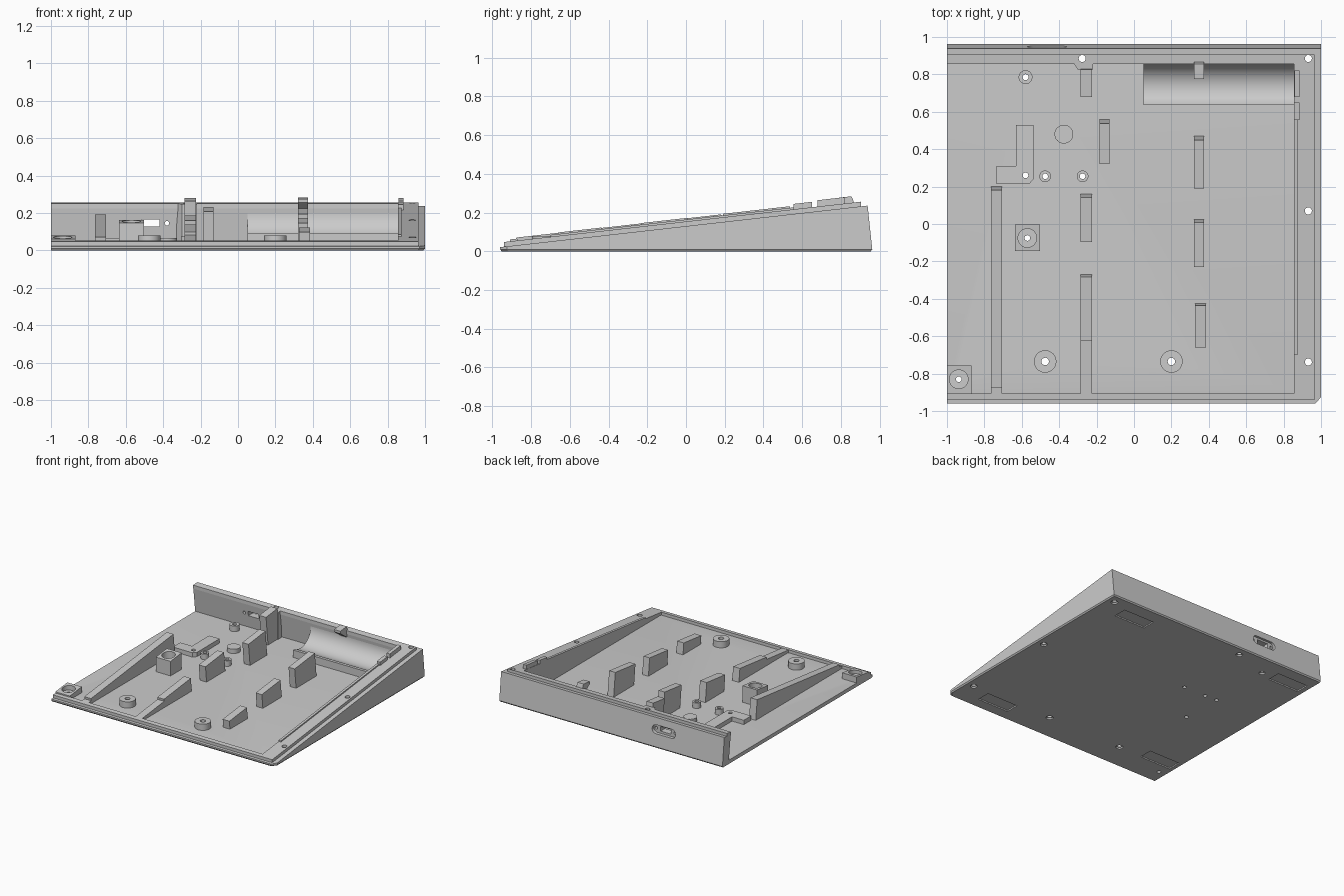
import bpy, bmesh, math
from mathutils import Matrix

if "Cube" in bpy.data.objects:
    bpy.data.objects.remove(bpy.data.objects["Cube"])

SLOPE, FLOOR = 0.113, 0.03
grey = bpy.data.materials.new("plain grey")
grey.diffuse_color = (0.6, 0.6, 0.6, 1)
grey.use_nodes = True
grey.node_tree.nodes["Principled BSDF"].inputs["Base Color"].default_value = grey.diffuse_color


def plane(y, h=0.0):
    """Height of the sloping top surface at y, raised by h."""
    return 0.130 + SLOPE * y + h


def finish(name, bm):
    bmesh.ops.recalc_face_normals(bm, faces=bm.faces)
    me = bpy.data.meshes.new(name)
    bm.to_mesh(me)
    bm.free()
    me.materials.append(grey)
    ob = bpy.data.objects.new(name, me)
    bpy.context.collection.objects.link(ob)
    return ob


def loft(name, rings):
    bm = bmesh.new()
    vs = [[bm.verts.new(p) for p in r] for r in rings]
    n = len(vs[0])
    bm.faces.new(vs[0])
    bm.faces.new(vs[-1])
    for a, b in zip(vs, vs[1:]):
        for i in range(n):
            j = (i + 1) % n
            bm.faces.new((a[i], a[j], b[j], b[i]))
    return finish(name, bm)


def along_x(name, prof, x0, x1):
    return loft(name, [[(x, y, z) for y, z in prof] for x in (x0, x1)])


def column(name, outline, zb, zt):
    f = lambda z, y: z(y) if callable(z) else z
    return loft(name, [[(x, y, f(z, y)) for x, y in outline] for z in (zb, zt)])


def rect(x0, x1, y0, y1):
    return [(x0, y0), (x1, y0), (x1, y1), (x0, y1)]


def disc(name, x, y, r, z0, z1, seg=32):
    pts = [(x + r * math.cos(2 * math.pi * i / seg),
            y + r * math.sin(2 * math.pi * i / seg)) for i in range(seg)]
    return column(name, pts, z0, z1)


def cut(targets, cutter):
    cutter.hide_render = True
    for ob in targets:
        m = ob.modifiers.new("cut", 'BOOLEAN')
        m.operation, m.solver, m.object = 'DIFFERENCE', 'EXACT', cutter
        bpy.context.view_layer.objects.active = ob
        bpy.ops.object.modifier_apply(modifier=m.name)
    bpy.data.objects.remove(cutter)


def rib(name, x0, x1, y0, y1, h):
    """Upright fin standing square to the sloping top, so it leans forward."""
    lean = SLOPE * (plane(y1, h) - FLOOR)
    lean0 = SLOPE * (plane(y0, h) - FLOOR)
    return along_x(name, [(y0 + lean0, FLOOR - 0.005), (y1, FLOOR - 0.005),
                          (y1 - lean, plane(y1 - lean, h)), (y0, plane(y0, h))], x0, x1)


# Wedge body: chamfered bottom edge, leaning back face
outline = [(-1, -.96), (.97, -.96), (1, -.925), (1, .962), (-1, .962)]
shrink = lambda x, y: (x if x < 0 else x - .008, y * .992, 0)
top = [(x, .938 if y > 0 else y) for x, y in outline]
body = loft("tray_body", [[shrink(x, y) for x, y in outline],
                          [(x, y, .01) for x, y in outline],
                          [(x, y, plane(y)) for x, y in top]])
cut([body], along_x("cavity", [(-.905, FLOOR), (.88, FLOOR), (.855, .235), (.855, .5),
                               (-.905, .5)], -1.2, .855))

# Raised lip around the three closed sides
lip = column("raised_lip", [(-1, -.94), (.965, -.94), (.965, .905), (-1, .905), (-1, .855),
                            (.855, .855), (.855, -.905), (-1, -.905)],
             lambda y: plane(y, -.004), lambda y: plane(y, .024))

# Screw boss bulging from the back wall
wall_boss = column("wall_boss", [(-.33, .87), (-.3, .825), (-.22, .825), (-.22, .87)],
                   FLOOR - .005, lambda y: plane(y, .024))

# Support ribs
for i, (x0, x1, y0, y1, h) in enumerate([
        (-.765, -.705, -.875, .2, .04), (-.285, -.225, -.625, -.27, .04),
        (-.285, -.225, -.095, .16, .04), (-.285, -.225, .68, .855, .057),
        (-.185, -.13, .32, .56, .042), (.32, .375, .19, .47, .042),
        (.32, .375, -.23, .025, .042), (.325, .385, -.66, -.425, .042)]):
    rib(f"support_rib_{i + 1}", x0, x1, y0, y1, h)
for i, (x0, x1, y1) in enumerate([(-.765, -.705, -.86), (-.285, -.225, -.6)]):
    column(f"rib_foot_{i + 1}", rect(x0, x1, -.91, y1), FLOOR - .005,
           lambda y: plane(y, .022))

# Ridge and clips along the right wall, hook on the back wall
column("side_ridge", rect(.855, .875, -.7, .56), plane, lambda y: plane(y, .034))
column("side_clip_front", rect(.855, .885, .555, .65), lambda y: .1,
       lambda y: plane(y, .052))
column("side_clip_back", rect(.857, .885, .68, .82), lambda y: .1,
       lambda y: plane(y, .057))
along_x("back_hook", [(.865, .19), (.775, .255), (.775, .275), (.855, .284), (.865, .26)],
        .32, .375)

# Concave cradle in the back right corner
arc = [(.73 + .13 * math.cos(a), .2 + .13 * math.sin(a))
       for a in (math.radians(238 + 122 * i / 20) for i in range(21))]
along_x("curved_cradle", [(.635, .025), (.635, .09)] + arc
        + [(.9, .2), (.9, .025)], .05, .88)

# Round bosses on the floor: x, y, radius, top, hole radius
drilled = []
for i, (x, y, r, t, hr) in enumerate([
        (-.475, -.735, .06, .08, .02), (.2, -.735, .06, .08, .02),
        (-.58, .785, .037, .075, .016), (-.475, .255, .031, .075, .015),
        (-.275, .255, .031, .075, .015), (-.375, .48, .05, .065, 0)]):
    boss = disc(f"round_boss_{i + 1}", x, y, r, FLOOR - .005, t)
    if hr:
        drilled.append((x, y, hr, [body, boss]))

# Square wells with a round recess
for name, xs, ys, c in [("middle_well", (-.635, -.503), (-.145, -.003), (-.57, -.075)),
                        ("corner_well", (-1, -.87), (-.91, -.757), (-.937, -.83))]:
    well = column(name, rect(*xs, *ys), FLOOR - .005, lambda y: plane(y, .034))
    cut([well], disc("recess", *c, .05, FLOOR + .008, .5))
    drilled.append((*c, .015, [body, well]))

# L-shaped bracket on the floor
bracket = column("floor_bracket", [(-.735, .215), (-.56, .215), (-.536, .24), (-.536, .53),
                                   (-.63, .53), (-.63, .31), (-.735, .31)],
                 FLOOR - .005, .065)
drilled.append((-.58, .26, .015, [body, bracket]))

# Rim screw holes
for x, y in [(.932, .885), (.932, .07), (.932, -.738)]:
    drilled.append((x, y, .019, [body, lip]))
drilled.append((-.277, .885, .019, [body, lip, wall_boss]))
for x, y, r, obs in drilled:
    cut(obs, disc("hole", x, y, r, -.1, .6, 20))
    if r > .0155:
        cut([body], disc("counterbore", x, y, r + .007, -.1, .012, 20))

# Shallow foot recesses underneath
for x, y in [(.66, .79), (.64, -.81), (-.82, .80), (-.83, -.69)]:
    cut([body], column("foot_recess", rect(x - .14, x + .14, y - .055, y + .055), -.1, .01))

# Connector opening through the back wall, with rounded outer recess
pill = []
for i in range(24):
    a = 2 * math.pi * (i + .5) / 24
    pill.append((-.465 + .035 * math.cos(a) + (.07 if math.cos(a) > 0 else -.07),
                 .145 + .035 * math.sin(a)))
cut([body], loft("port_recess", [[(x, y, z) for x, z in pill] for y in (.925, 1.1)]))
cut([body], column("port_slot", rect(-.515, -.42, .8, 1.1), .128, .165))
for x in (-.55, -.38):
    hole = disc("port_screw", 0, 0, .012, -.2, .2, 16)
    hole.data.transform(Matrix.Translation((x, .95, .145)) @ Matrix.Rotation(math.pi / 2, 4, 'X'))
    cut([body], hole)

# Smooth curved faces, keep edges sharp
for ob in bpy.context.scene.objects:
    ob.select_set(True)
bpy.context.view_layer.objects.active = body
bpy.ops.object.shade_smooth_by_angle(angle=math.radians(30))
